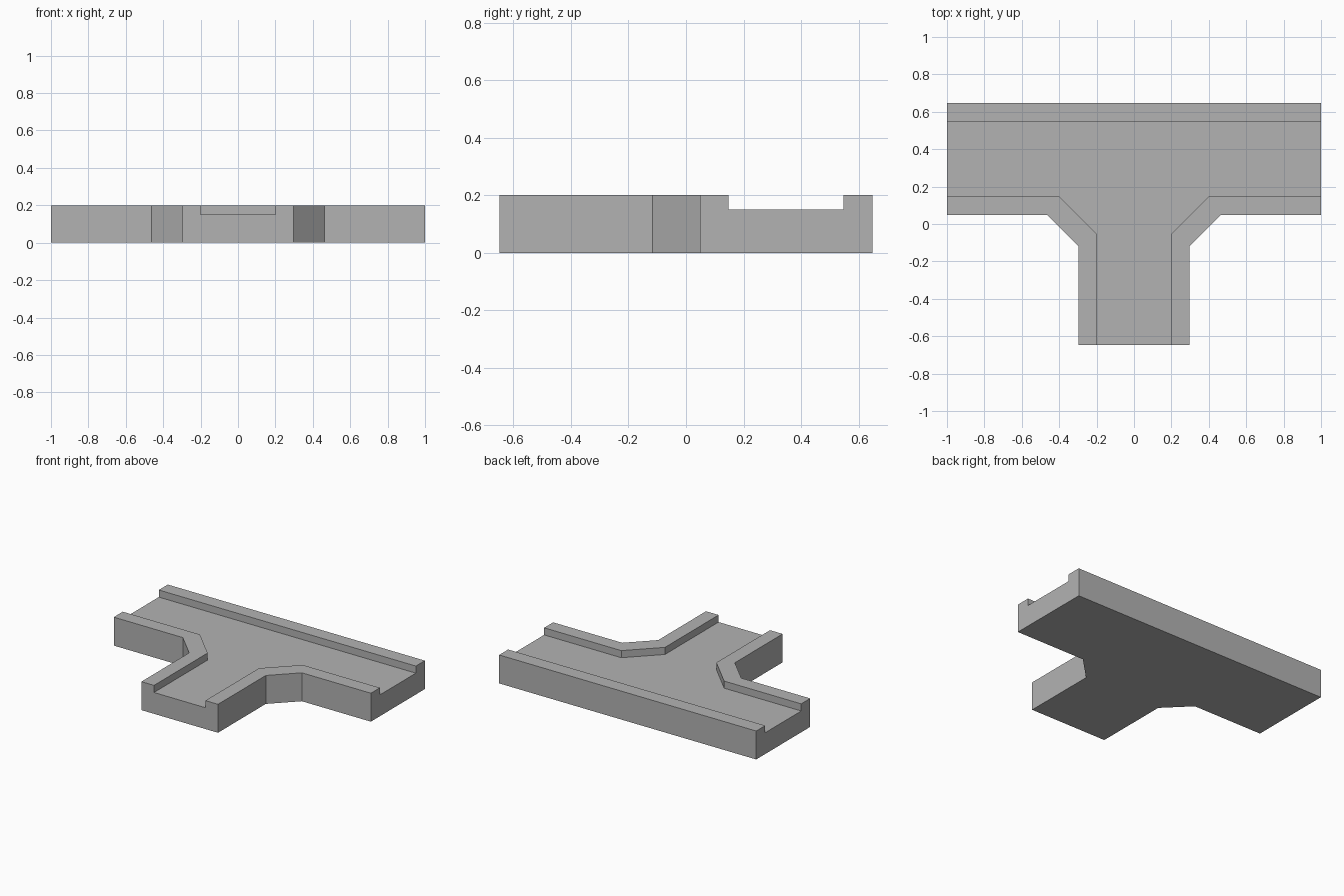
import bpy
import bmesh

if "Cube" in bpy.data.objects:
    bpy.data.objects.remove(bpy.data.objects["Cube"], do_unlink=True)

HEIGHT = 0.2
FLOOR = 0.15
BACK = 0.648
CURB = 0.1
OVER = 0.1  # how far the channel cutter runs past the open ends

grey = bpy.data.materials.new("stone_grey")
grey.use_nodes = True
colour = (0.45, 0.45, 0.45, 1)
grey.diffuse_color = colour
grey.node_tree.nodes["Principled BSDF"].inputs["Base Color"].default_value = colour


def prism(name, half_outline, bottom, top):
    """Mirror a right-half outline across x, then extrude it upwards."""
    outline = half_outline + [(-x, y) for x, y in reversed(half_outline)]
    bm = bmesh.new()
    base = bm.faces.new([bm.verts.new((x, y, bottom)) for x, y in outline])
    lid = bmesh.ops.extrude_face_region(bm, geom=[base], use_keep_orig=True)["geom"]
    verts = [v for v in lid if isinstance(v, bmesh.types.BMVert)]
    bmesh.ops.translate(bm, verts=verts, vec=(0, 0, top - bottom))
    bmesh.ops.recalc_face_normals(bm, faces=bm.faces)
    mesh = bpy.data.meshes.new(name)
    bm.to_mesh(mesh)
    bm.free()
    mesh.materials.append(grey)
    obj = bpy.data.objects.new(name, mesh)
    bpy.context.collection.objects.link(obj)
    return obj


# T-shaped block with chamfered inner corners
block = prism("junction_block",
              [(0.298, -BACK), (0.298, -0.117), (0.463, 0.048), (1, 0.048), (1, BACK)],
              0, HEIGHT)

# Channel shape that leaves a curb along every closed side
cutter = prism("channel_cutter",
               [(0.2, -BACK - OVER), (0.2, -0.052), (0.4, 0.148),
                (1 + OVER, 0.148), (1 + OVER, BACK - CURB)],
               FLOOR, HEIGHT + OVER)
cutter.hide_render = True

# Sink the channel into the block
cut = block.modifiers.new("channel", 'BOOLEAN')
cut.operation = 'DIFFERENCE'
cut.solver = 'EXACT'
cut.object = cutter
bpy.context.view_layer.objects.active = block
block.select_set(True)
bpy.ops.object.modifier_apply(modifier=cut.name)
bpy.data.objects.remove(cutter, do_unlink=True)
